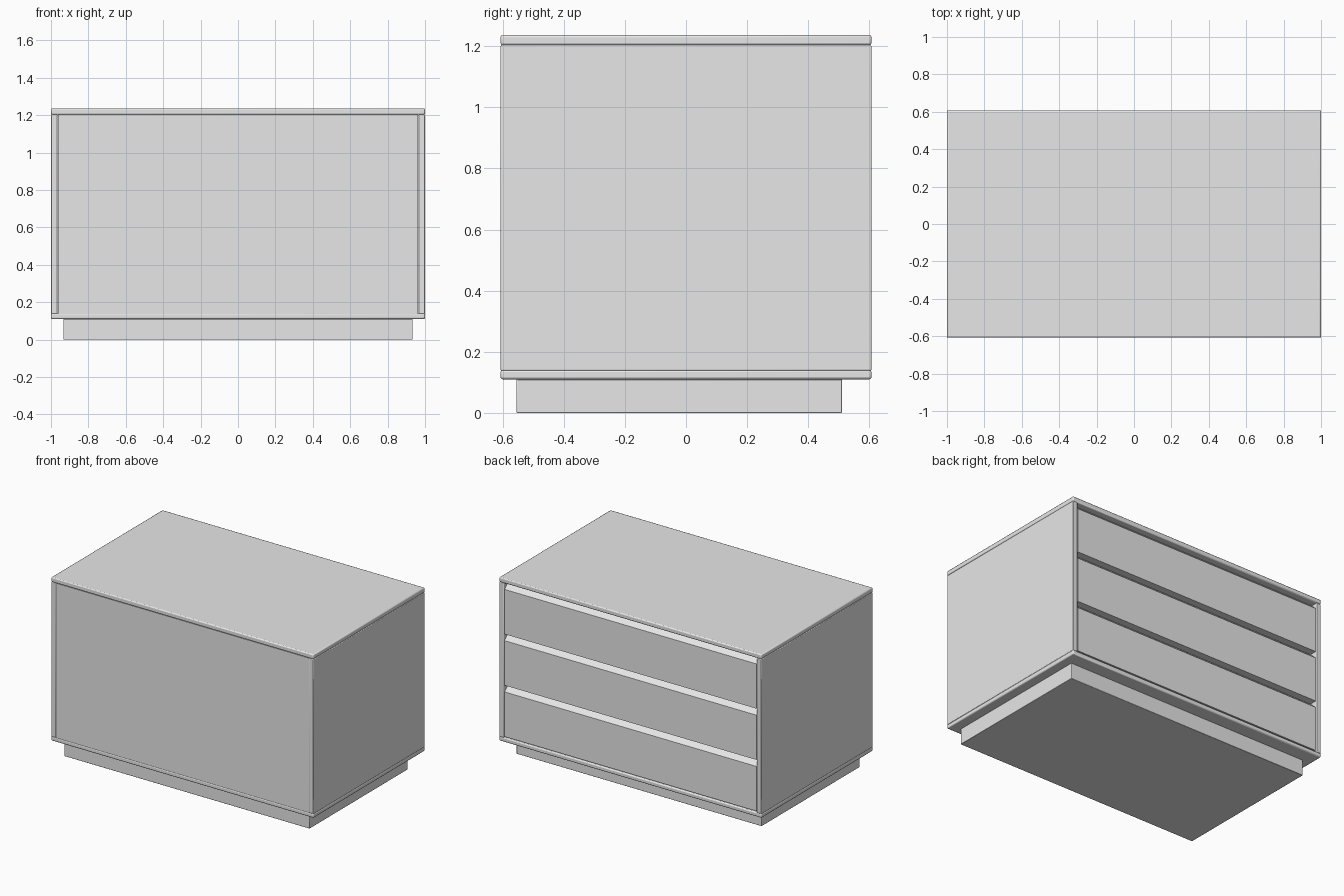
import bpy, bmesh

if "Cube" in bpy.data.objects:
    bpy.data.objects.remove(bpy.data.objects["Cube"])

W, D = 1.0, 0.607              # half width, half depth
T = 0.035                      # board thickness
Z0, Z1, Z2 = 0.11, 1.203, 1.236  # body bottom, body top, slab top

grey = bpy.data.materials.new("light grey")
grey.diffuse_color = (0.8, 0.8, 0.8, 1)
grey.use_nodes = True
grey.node_tree.nodes["Principled BSDF"].inputs["Base Color"].default_value = grey.diffuse_color


def finish(name, bm, bevel):
    bmesh.ops.recalc_face_normals(bm, faces=bm.faces)
    me = bpy.data.meshes.new(name)
    bm.to_mesh(me)
    bm.free()
    me.materials.append(grey)
    ob = bpy.data.objects.new(name, me)
    bpy.context.collection.objects.link(ob)
    if bevel:
        mod = ob.modifiers.new("soft_edges", 'BEVEL')
        mod.width = bevel
        mod.segments = 2
    bpy.ops.object.select_all(action='DESELECT')
    ob.select_set(True)
    bpy.context.view_layer.objects.active = ob
    bpy.ops.object.shade_smooth_by_angle(angle=0.6)
    return ob


def extrude_x(name, profile, x0, x1, bevel=0.0):
    """Extrude a closed (y, z) profile from x0 to x1."""
    bm = bmesh.new()
    face = bm.faces.new([bm.verts.new((x0, y, z)) for y, z in profile])
    out = bmesh.ops.extrude_face_region(bm, geom=[face])
    moved = [v for v in out["geom"] if isinstance(v, bmesh.types.BMVert)]
    bmesh.ops.translate(bm, verts=moved, vec=(x1 - x0, 0, 0))
    return finish(name, bm, bevel)


def box(name, x0, x1, y0, y1, z0, z1, bevel=0.0):
    return extrude_x(name, [(y0, z0), (y1, z0), (y1, z1), (y0, z1)], x0, x1, bevel)


# Recessed base
box("plinth", -0.934, 0.934, -0.555, 0.511, 0, Z0, 0.003)

# Carcass boards
box("bottom_board", -W, W, -D, D, Z0, Z0 + 0.03, 0.007)
box("top_board", -W, W, -D, D, Z1, Z2, 0.007)
for side, s in (("left", -1), ("right", 1)):
    a, b = sorted((s * W, s * (W - T)))
    box(side + "_side_panel", a, b, -D, D, Z0 + 0.028, Z1, 0.004)

# Plain panel on the -y face
box("plain_panel", -W + T + 0.002, W - T - 0.002, -D + 0.002, -D + 0.03, Z0 + 0.028, Z1)

# Three drawers on the +y face, top edge chamfered as a finger grip
step, grip = 0.353, 0.043
yf, yb = D - 0.003, D - 0.075
for i in range(3):
    z = 0.147 + i * step
    zt = z + step - 0.006
    extrude_x("drawer_front_%d" % (i + 1),
              [(yb, z), (yf, z), (yf, zt - grip + 0.004), (yf - grip, zt), (yb, zt)],
              -W + T + 0.005, W - T - 0.005)
